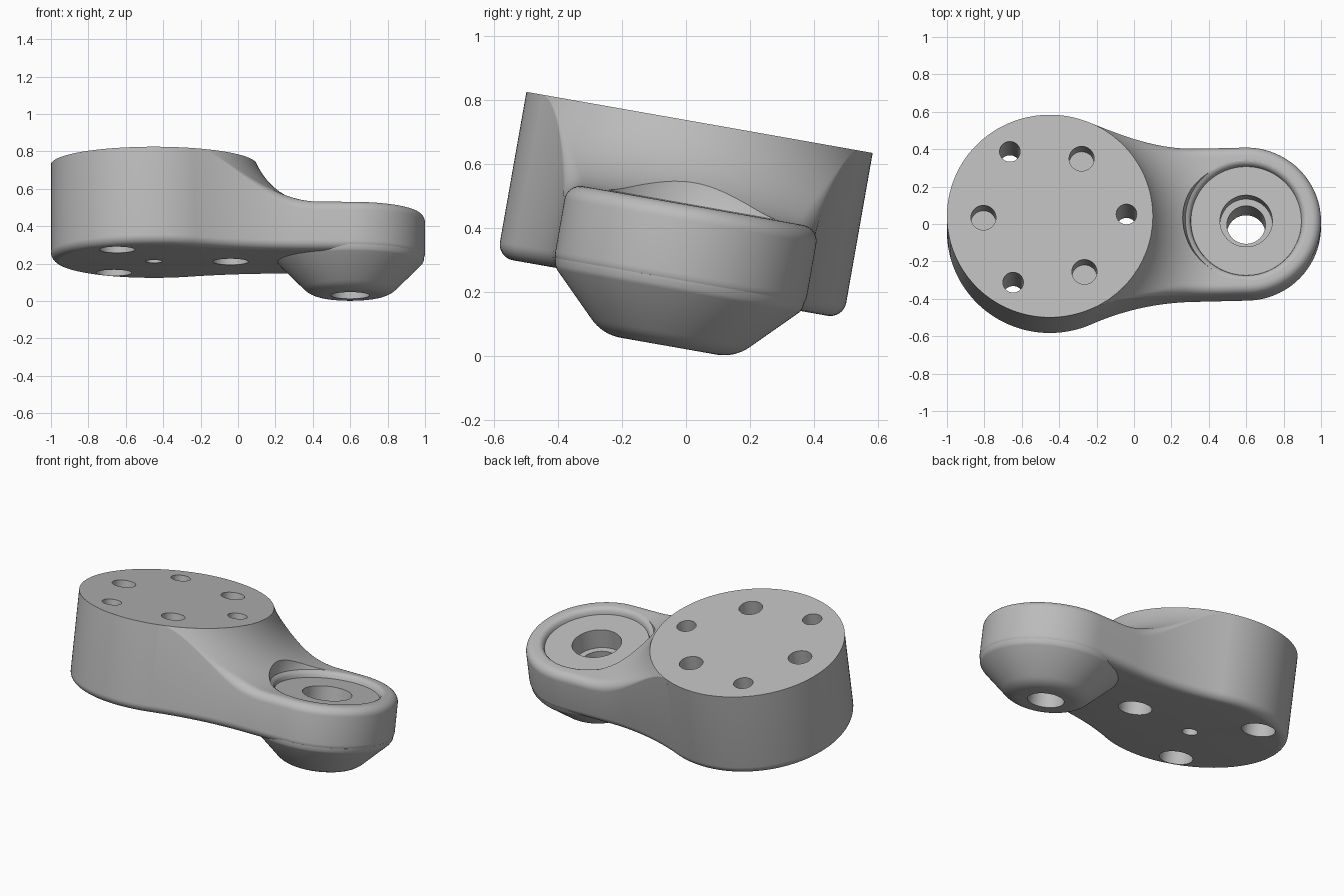
import bpy, bmesh, math
from mathutils import Matrix, Vector

if "Cube" in bpy.data.objects:
    bpy.data.objects.remove(bpy.data.objects["Cube"])

# The part is built upright (disc axis = local z), then tilted as a whole.
PLACE = (Matrix.Rotation(math.radians(-10), 4, 'X')
         @ Matrix.Translation((-0.45, -0.085, 0))
         @ Matrix.Rotation(math.radians(1.4), 4, 'Z'))
BOTTOM, TOP, ARM_TOP, FILLET = 0.2, 0.726, 0.466, 0.05
DISC_R, END_R, END_X = 0.55, 0.4, 1.05

grey = bpy.data.materials.new("light_grey_metal")
grey.diffuse_color = (0.5, 0.5, 0.5, 1)
grey.use_nodes = True
grey.node_tree.nodes["Principled BSDF"].inputs["Base Color"].default_value = grey.diffuse_color


def finish(name, bm):
    bmesh.ops.remove_doubles(bm, verts=bm.verts, dist=1e-5)
    bmesh.ops.recalc_face_normals(bm, faces=bm.faces)
    mesh = bpy.data.meshes.new(name)
    bm.to_mesh(mesh)
    bm.free()
    mesh.materials.append(grey)
    obj = bpy.data.objects.new(name, mesh)
    bpy.context.collection.objects.link(obj)
    return obj


def lathe(name, profile, cx=0.0, cy=0.0, n=96):
    """Closed solid turned from (radius, height) points that start and end on the axis."""
    bm = bmesh.new()
    rings = []
    for r, z in profile:
        if r == 0:
            rings.append([bm.verts.new((cx, cy, z))] * n)
        else:
            rings.append([bm.verts.new((cx + r * math.cos(2 * math.pi * i / n),
                                        cy + r * math.sin(2 * math.pi * i / n), z))
                          for i in range(n)])
    for a, b in zip(rings, rings[1:]):
        for i in range(n):
            j = (i + 1) % n
            bm.faces.new(list(dict.fromkeys((a[i], a[j], b[j], b[i]))))
    return finish(name, bm)


def arc(cx, cz, r, a0, a1, n=8):
    return [(cx + r * math.cos(math.radians(a0 + (a1 - a0) * i / n)),
             cz + r * math.sin(math.radians(a0 + (a1 - a0) * i / n))) for i in range(n + 1)]


def cut(obj, cutters):
    for c in cutters:
        m = obj.modifiers.new("cut", 'BOOLEAN')
        m.operation, m.solver, m.object = 'DIFFERENCE', 'EXACT', c
    bpy.context.view_layer.update()
    dg = bpy.context.evaluated_depsgraph_get()
    mesh = bpy.data.meshes.new_from_object(obj.evaluated_get(dg))
    obj.modifiers.clear()
    obj.data = mesh


# Mounting disc with a rounded bottom edge
disc = lathe("mounting_disc", [(0, BOTTOM)] + arc(DISC_R - FILLET, BOTTOM + FILLET, FILLET, -90, 0)
             + [(DISC_R, TOP), (0, TOP)], n=128)

# Tapered boss under the arm end
boss = lathe("tapered_boss", [(0, 0.02)] + arc(0.152, 0.16, 0.14, -90, -45)
             + [(0.385, 0.195), (0.393, 0.208), (0.396, 0.23), (0, 0.25)], cx=END_X)


# Arm: outline points with inward normals, swept over a spine
def arm_height(r):
    big = 0.4377
    dx = min(max(0.95 - r, 0), 0.41)
    return ARM_TOP + big - math.sqrt(big * big - dx * dx)


half = []
R, X0 = 1.4, 0.75
a0 = math.atan2(0.4 + R, X0)
for i in range(49):                                  # concave neck
    a = math.pi + a0 + (math.pi / 2 - a0) * i / 48
    half.append((X0 + R * math.cos(a), END_R + R + R * math.sin(a), math.cos(a), math.sin(a)))
for i in range(1, 16):                               # straight flank
    half.append((X0 + (END_X - X0) * i / 16, END_R, 0, -1))
for i in range(33):                                  # round end
    a = math.pi / 2 * (1 - i / 32)
    half.append((END_X + END_R * math.cos(a), END_R * math.sin(a), -math.cos(a), -math.sin(a)))
outline = half + [(x, -y, nx, -ny) for x, y, nx, ny in half[-2::-1]]

bm = bmesh.new()
columns = []
for x, y, nx, ny in outline:
    spine = Vector((min(x, END_X), 0))
    p, n = Vector((x, y)), Vector((nx, ny))
    t = min(max((p.length - DISC_R) / 0.3, 0), 1)
    f = 0.002 + (FILLET - 0.002) * t * t * (3 - 2 * t)
    col = [(*spine, BOTTOM)]
    for k in range(9):                               # bottom rounding
        a = math.pi / 2 * k / 8
        q = p + n * FILLET * (1 - math.sin(a))
        col.append((*q, BOTTOM + FILLET * (1 - math.cos(a))))
    for k in range(9):                               # top rounding
        a = math.pi / 2 * k / 8
        q = p + n * f * (1 - math.cos(a))
        col.append((*q, arm_height(q.length) - f * (1 - math.sin(a))))
    inner = p + n * f
    for k in range(1, 25):                           # top surface up to the spine
        q = inner.lerp(spine, k / 24)
        col.append((*q, arm_height(q.length)))
    columns.append([bm.verts.new(c) for c in col])
for a, b in zip(columns, columns[1:]):
    for k in range(len(a) - 1):
        bm.faces.new((a[k], a[k + 1], b[k + 1], b[k]))
bmesh.ops.remove_doubles(bm, verts=bm.verts, dist=1e-5)
rim = [e for e in bm.edges if e.is_boundary]         # hidden end inside the disc
fill = bmesh.ops.holes_fill(bm, edges=rim, sides=0)
bmesh.ops.triangulate(bm, faces=fill["faces"])
arm = finish("arm", bm)

# Cutters: six disc holes, centre hole, stepped bore with recess, top trim
holes = []
for k in range(3):
    a = math.radians(120 * k)
    holes.append(lathe("bolt_hole_cutter", [(0, 0), (0.095, 0), (0.095, 0.3), (0.055, 0.3),
                       (0.055, 0.9), (0, 0.9)], 0.41 * math.cos(a), 0.41 * math.sin(a), 48))
    a += math.radians(60)
    holes.append(lathe("blind_hole_cutter", [(0, 0.56), (0.067, 0.56), (0.067, 0.9), (0, 0.9)],
                       0.355 * math.cos(a), 0.355 * math.sin(a), 48))
holes.append(lathe("centre_hole_cutter", [(0, 0), (0.045, 0), (0.045, 0.3), (0, 0.3)], n=40))
bore = lathe("bore_cutter", [(0, -0.1), (0.103, -0.1), (0.103, 0.31), (0.14, 0.31), (0.14, 0.43),
             (0.295, 0.43), (0.299, 0.448), (0.309, 0.46), (0.325, 0.468), (0.335, 0.5),
             (0.342, 0.56), (0.342, 0.9), (0, 0.9)], cx=END_X)
trim = lathe("trim_cutter", [(0, 0.7255), (0.9, 0.7255), (0.9, 1), (0, 1)], n=32)

cut(disc, holes)
cut(arm, [trim] + holes + [bore])
cut(boss, [bore])
for c in holes + [bore, trim]:
    bpy.data.objects.remove(c)

# Tilt into place and shade
for obj in (disc, arm, boss):
    obj.data.transform(PLACE)
    bpy.ops.object.select_all(action='DESELECT')
    obj.select_set(True)
    bpy.context.view_layer.objects.active = obj
    bpy.ops.object.shade_smooth_by_angle(angle=math.radians(30))
